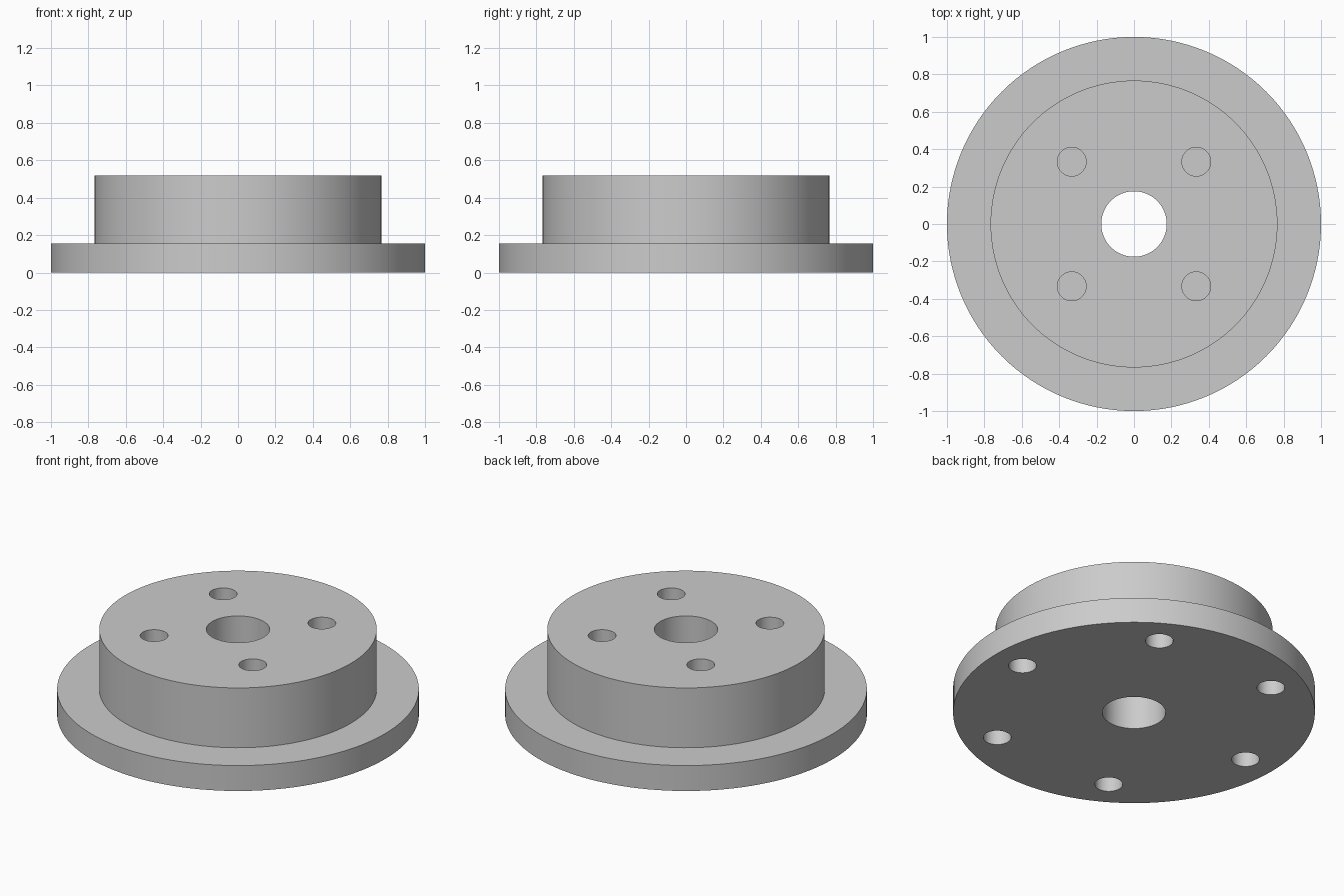
import bpy
import bmesh
import math

cube = bpy.data.objects.get("Cube")
if cube:
    bpy.data.objects.remove(cube, do_unlink=True)

FLANGE_R, FLANGE_Z = 1.0, 0.155
BOSS_R, BOSS_Z = 0.767, 0.52
BORE_R = 0.175
BOLT_R = 0.077
SEGMENTS = 128

grey = bpy.data.materials.new("plain grey")
colour = (0.6, 0.6, 0.6, 1.0)
grey.use_nodes = True
grey.diffuse_color = colour
grey.node_tree.nodes["Principled BSDF"].inputs["Base Color"].default_value = colour


def link_mesh(name, bm):
    bmesh.ops.recalc_face_normals(bm, faces=bm.faces)
    mesh = bpy.data.meshes.new(name)
    bm.to_mesh(mesh)
    bm.free()
    mesh.materials.append(grey)
    obj = bpy.data.objects.new(name, mesh)
    bpy.context.collection.objects.link(obj)
    return obj


def lathe(name, profile):
    """Spin a closed (radius, height) outline about the z axis."""
    bm = bmesh.new()
    verts = [bm.verts.new((r, 0, z)) for r, z in profile]
    edges = [bm.edges.new((verts[i - 1], verts[i])) for i in range(len(verts))]
    bmesh.ops.spin(bm, geom=verts + edges, cent=(0, 0, 0), axis=(0, 0, 1),
                   angle=math.tau, steps=SEGMENTS, use_duplicate=False)
    bmesh.ops.remove_doubles(bm, verts=bm.verts, dist=1e-5)
    return link_mesh(name, bm)


def hole_circle(name, count, ring_r, start, z0, z1):
    """Ring of upright cylinders used to drill holes."""
    bm = bmesh.new()
    for i in range(count):
        a = start + math.tau * i / count
        new = bmesh.ops.create_cone(bm, cap_ends=True, segments=48,
                                    radius1=BOLT_R, radius2=BOLT_R, depth=z1 - z0)
        bmesh.ops.translate(bm, verts=new["verts"],
                            vec=(ring_r * math.cos(a), ring_r * math.sin(a), (z0 + z1) / 2))
    obj = link_mesh(name, bm)
    obj.hide_render = True
    return obj


# Stepped hub: wide flange, raised boss, through bore
hub = lathe("flanged_hub", [
    (BORE_R, 0), (FLANGE_R, 0), (FLANGE_R, FLANGE_Z),
    (BOSS_R, FLANGE_Z), (BOSS_R, BOSS_Z), (BORE_R, BOSS_Z)])

# Blind holes: four in the boss top, six in the flange underside
cutters = [
    hole_circle("boss_hole_cutter", 4, math.hypot(0.333, 0.333), math.pi / 4,
                BOSS_Z - 0.3, BOSS_Z + 0.1),
    hole_circle("flange_hole_cutter", 6, 0.805, 0, -0.1, 0.125),
]

bpy.ops.object.select_all(action="DESELECT")
hub.select_set(True)
bpy.context.view_layer.objects.active = hub
for cutter in cutters:
    mod = hub.modifiers.new(cutter.name, "BOOLEAN")
    mod.operation = "DIFFERENCE"
    mod.solver = "EXACT"
    mod.object = cutter
    bpy.ops.object.modifier_apply(modifier=mod.name)
    bpy.data.objects.remove(cutter, do_unlink=True)

bpy.ops.object.shade_smooth_by_angle(angle=math.radians(30))
